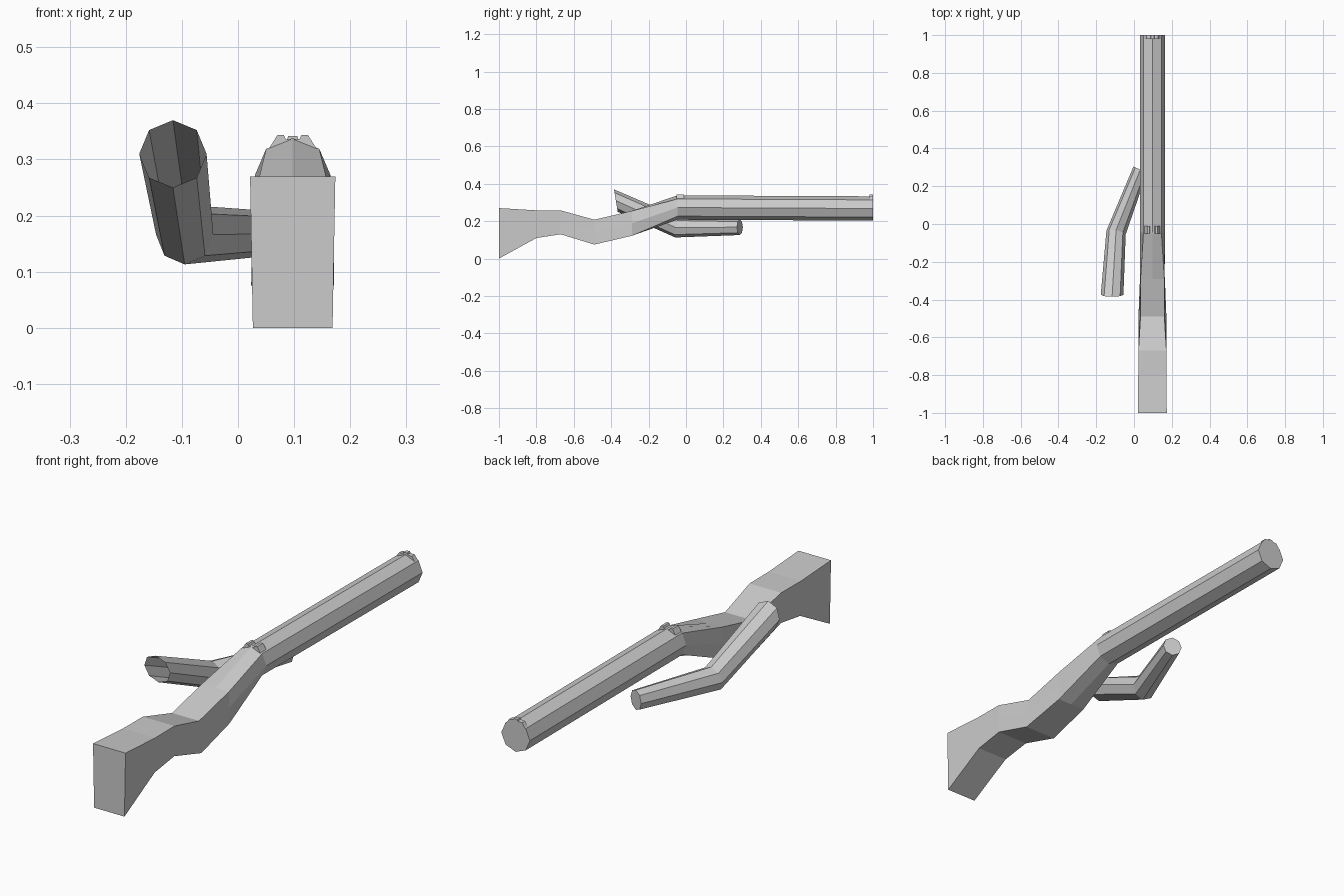
import bpy, bmesh, math
from mathutils import Vector

if "Cube" in bpy.data.objects:
    bpy.data.objects.remove(bpy.data.objects["Cube"], do_unlink=True)

grey = bpy.data.materials.new("plain grey")
grey.use_nodes = True
tone = (0.6, 0.6, 0.6, 1)
grey.diffuse_color = tone
grey.node_tree.nodes["Principled BSDF"].inputs["Base Color"].default_value = tone

CX = 0.0975  # centre line of the long gun


def loft(name, rings, cap_start=True, cap_end=True):
    """Skin a list of equal-length point rings."""
    bm = bmesh.new()
    rows = [[bm.verts.new(p) for p in ring] for ring in rings]
    n = len(rows[0])
    for a, b in zip(rows, rows[1:]):
        for i in range(n):
            j = (i + 1) % n
            bm.faces.new((a[i], a[j], b[j], b[i]))
    if cap_start:
        bm.faces.new(rows[0][::-1])
    if cap_end:
        bm.faces.new(rows[-1])
    bmesh.ops.recalc_face_normals(bm, faces=bm.faces)
    mesh = bpy.data.meshes.new(name)
    bm.to_mesh(mesh)
    bm.free()
    mesh.materials.append(grey)
    obj = bpy.data.objects.new(name, mesh)
    bpy.context.collection.objects.link(obj)
    return obj


def octagon(centre, u, w):
    """Eight points, starting at the top corner."""
    c, u, w = Vector(centre), Vector(u), Vector(w)
    return [c + u * math.sin(i * math.pi / 4) + w * math.cos(i * math.pi / 4)
            for i in range(8)]


def box_section(y, top_half, bottom_half, top, bottom):
    """Rectangle with midpoints, matching the octagon's eight corners."""
    mid_half, mid = (top_half + bottom_half) / 2, (top + bottom) / 2
    outline = [(0, top), (top_half, top), (mid_half, mid), (bottom_half, bottom),
               (0, bottom), (-bottom_half, bottom), (-mid_half, mid), (-top_half, top)]
    return [(CX + x, y, z) for x, z in outline]


def barrel_ring(y, z):
    return octagon((CX, y, z), (0.067, 0, 0), (0, 0, 0.065))


# Stock: rectangular sections blending into the barrel
stations = [(-1, 0.076, 0.071, 0.27, 0),
            (-0.8, 0.075, 0.072, 0.258, 0.11),
            (-0.67, 0.074, 0.073, 0.258, 0.13),
            (-0.49, 0.063, 0.074, 0.208, 0.075),
            (-0.29, 0.063, 0.066, 0.255, 0.122)]
loft("stock", [box_section(*s) for s in stations] + [barrel_ring(-0.045, 0.273)],
     cap_end=False)

# Barrel
loft("barrel", [barrel_ring(-0.045, 0.273), barrel_ring(1, 0.268)], cap_start=False)


def sight(name, y0, y1, profile):
    """Extrude a half profile, mirrored about the centre line."""
    full = profile + [(-x, z) for x, z in reversed(profile)]
    loft(name, [[(CX + x, y, z) for x, z in full] for y in (y0, y1)])


# Sights: notched at the rear, single post at the muzzle
sight("rear_sight", -0.05, -0.01,
      [(0.047, 0.312), (0.027, 0.344), (0.016, 0.344), (0.012, 0.336)])
sight("front_sight", 0.98, 1,
      [(0.047, 0.31), (0.03, 0.334), (0.01, 0.336), (0.008, 0.342)])

# Bent arm beside the barrel, open at the shoulder end
loft("bent_arm", [
    octagon((-0.116, -0.375, 0.31), (0.06, 0, 0), (0, -0.01, 0.06)),
    octagon((-0.095, -0.045, 0.166), (0.051, -0.01, 0), (0, 0.012, 0.053)),
    octagon((0.033, 0.288, 0.168), (0.036, -0.016, 0), (0, 0, 0.042)),
], cap_start=False)
